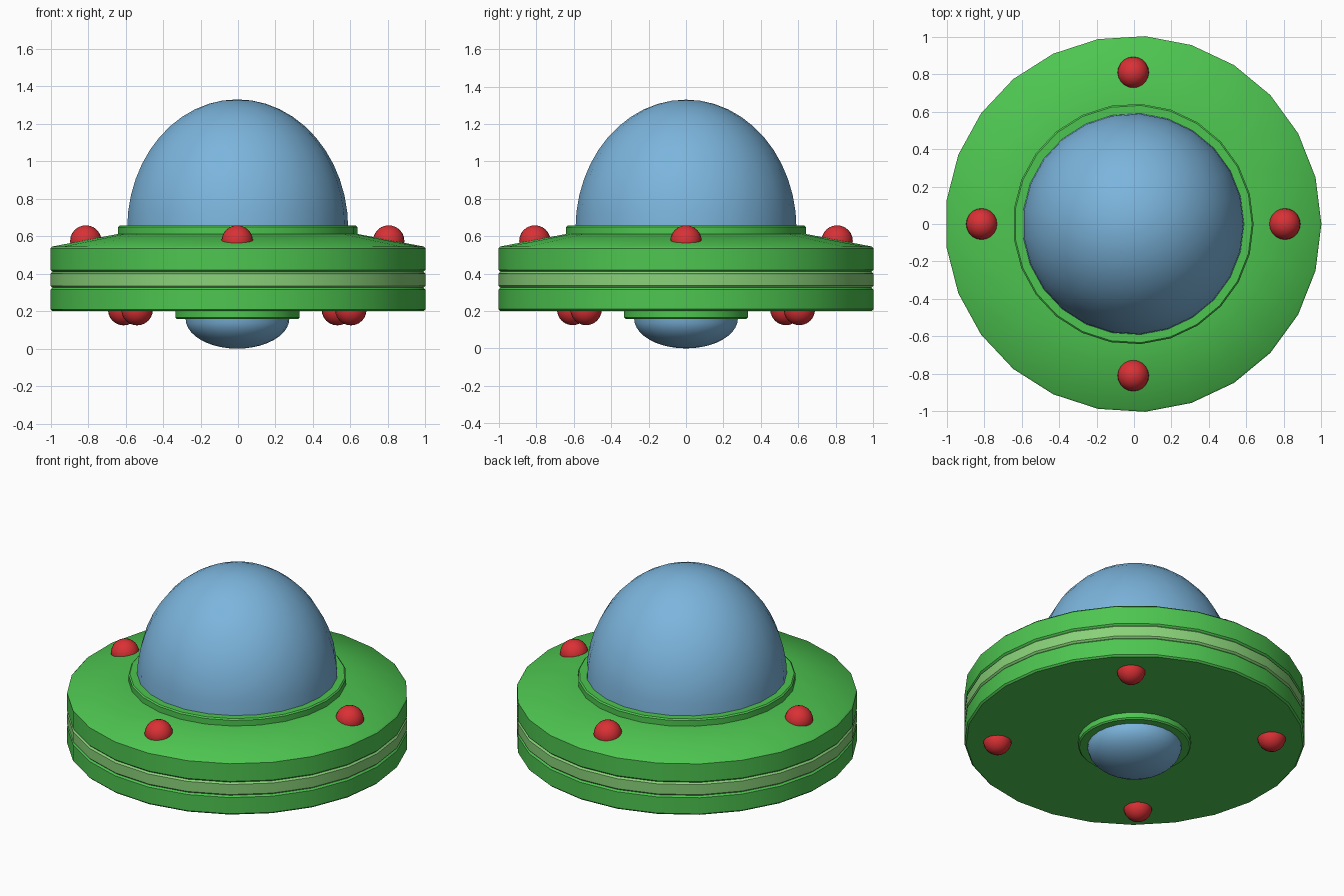
import bpy, bmesh, math

if "Cube" in bpy.data.objects:
    bpy.data.objects.remove(bpy.data.objects["Cube"])

SIDES = 25          # every turned part has 25 sides, one corner on +x
CX = -0.004         # an odd side count shifts the axis slightly


def material(name, rgb):
    m = bpy.data.materials.new(name)
    m.diffuse_color = (*rgb, 1)
    m.use_nodes = True
    m.node_tree.nodes["Principled BSDF"].inputs["Base Color"].default_value = m.diffuse_color
    return m


GREEN = material("green", (0.075, 0.56, 0.08))
LIGHT = material("light green", (0.25, 0.64, 0.19))
BLUE = material("blue", (0.20, 0.46, 0.72))
RED = material("red", (0.70, 0.03, 0.035))


def finish(name, bm, mat, angle=35):
    bmesh.ops.recalc_face_normals(bm, faces=bm.faces)
    me = bpy.data.meshes.new(name)
    bm.to_mesh(me)
    bm.free()
    me.materials.append(mat)
    ob = bpy.data.objects.new(name, me)
    bpy.context.collection.objects.link(ob)
    bpy.ops.object.select_all(action='DESELECT')
    ob.select_set(True)
    bpy.context.view_layer.objects.active = ob
    bpy.ops.object.shade_smooth_by_angle(angle=math.radians(angle))
    return ob


def lathe(name, profile, mat):
    """Turn (radius, z) points around the vertical axis; open ends are capped."""
    bm = bmesh.new()
    rings = []
    for r, z in profile:
        if r < 1e-5:
            rings.append([bm.verts.new((CX, 0, z))] * SIDES)
        else:
            rings.append([bm.verts.new((CX + r * math.cos(2 * math.pi * i / SIDES),
                                        r * math.sin(2 * math.pi * i / SIDES), z))
                          for i in range(SIDES)])
    for a, b in zip(rings, rings[1:]):
        for i in range(SIDES):
            j = (i + 1) % SIDES
            bm.faces.new(dict.fromkeys((a[i], a[j], b[j], b[i])))
    for ring in (rings[0], rings[-1]):
        if ring[0] is not ring[1]:
            bm.faces.new(ring)
    return finish(name, bm, mat)


def dome(name, r, z, h, mat, steps=10):
    """Half ellipsoid; a negative height hangs down."""
    pts = [(r * math.cos(t), z + h * math.sin(t))
           for t in (math.pi / 2 * i / steps for i in range(steps))]
    return lathe(name, pts + [(0, z + h)], mat)


def light(name, angle, z):
    bm = bmesh.new()
    bmesh.ops.create_uvsphere(bm, u_segments=20, v_segments=12, radius=0.084)
    a = math.radians(angle)
    bmesh.ops.translate(bm, vec=(CX + 0.808 * math.cos(a), 0.808 * math.sin(a), z),
                        verts=bm.verts)
    return finish(name, bm, RED, 60)


# Saucer hull: two bevelled discs with a lighter band between
R, B = 1.004, 0.01
lathe("lower_hull", [(R - B, 0.20), (R, 0.20 + B), (R, 0.325 - B), (R - B, 0.325)], GREEN)
lathe("hull_band", [(R - B, 0.325), (R, 0.325 + B), (R, 0.41 - B), (R - B, 0.41)], LIGHT)
lathe("upper_hull", [(R - B, 0.41), (R, 0.41 + B), (R, 0.535), (R - B, 0.545),
                     (0.64, 0.612)], GREEN)

# Collars around the domes
lathe("top_collar", [(0.642, 0.60), (0.642, 0.648), (0.634, 0.656)], GREEN)
lathe("bottom_collar", [(0.333, 0.205), (0.333, 0.166), (0.325, 0.158)], GREEN)

# Domes
dome("cockpit_dome", 0.592, 0.64, 0.69, BLUE, 12)
dome("belly_dome", 0.278, 0.16, -0.16, BLUE)

# Lights: four above, four below turned off the axes
for k in range(4):
    light(f"top_light_{k + 1}", 90 * k, 0.574)
    light(f"bottom_light_{k + 1}", 48.6 + 90 * k, 0.208)
